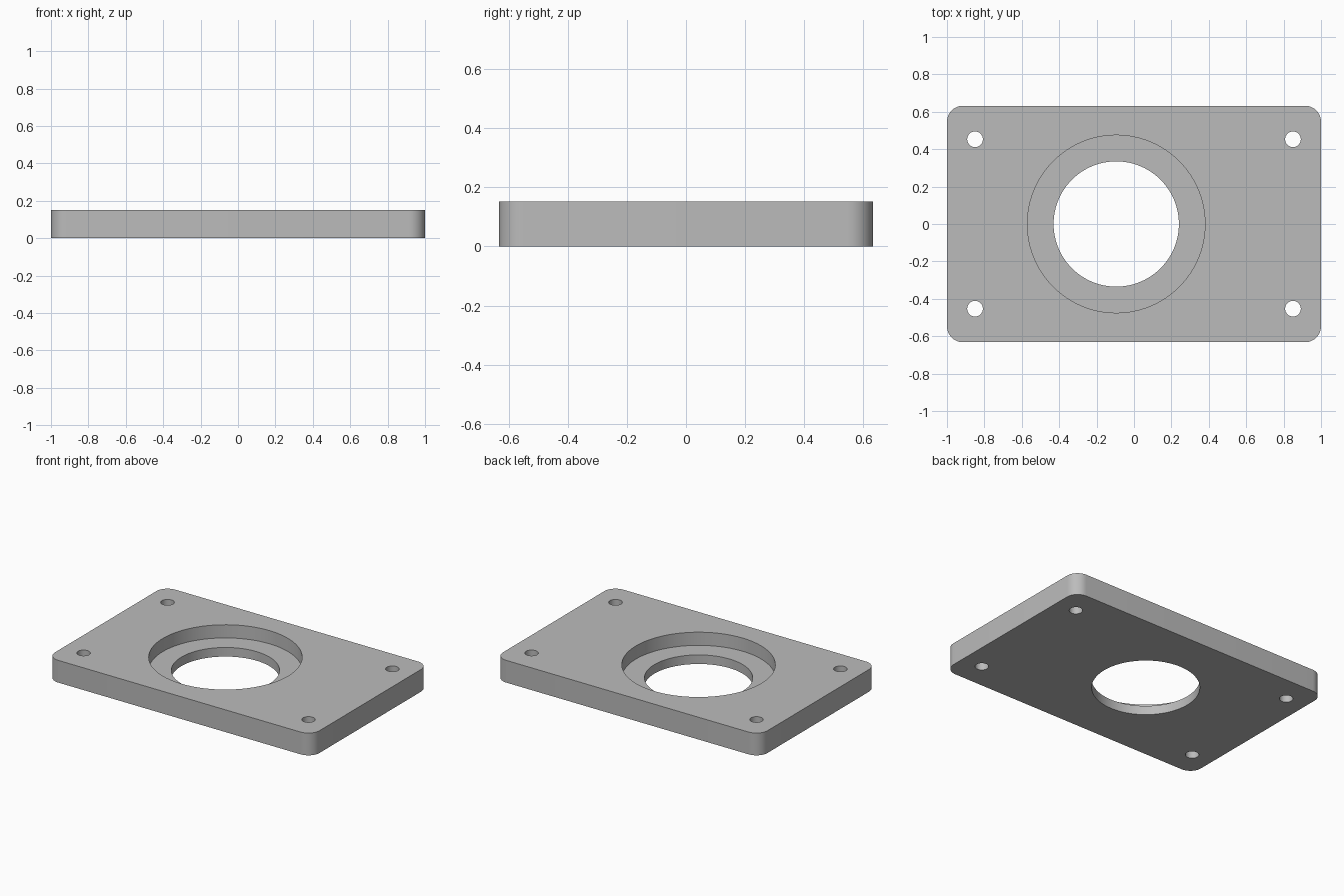
import bpy
import bmesh
import math

default = bpy.data.objects.get("Cube")
if default:
    bpy.data.objects.remove(default, do_unlink=True)

LENGTH, WIDTH, HEIGHT = 2.0, 1.264, 0.152
CORNER = 0.085
BORE_X = -0.095
LEDGE_Z = 0.062

grey = bpy.data.materials.new("plain grey")
grey.use_nodes = True
grey.diffuse_color = (0.5, 0.5, 0.5, 1)
grey.node_tree.nodes["Principled BSDF"].inputs["Base Color"].default_value = (0.5, 0.5, 0.5, 1)


def add_object(name, bm):
    mesh = bpy.data.meshes.new(name)
    bm.to_mesh(mesh)
    bm.free()
    mesh.materials.append(grey)
    obj = bpy.data.objects.new(name, mesh)
    bpy.context.collection.objects.link(obj)
    return obj


def cut_hole(target, name, x, y, radius, bottom, sides):
    """Subtract an upright cylinder running from bottom to above the plate."""
    top = HEIGHT + 0.1
    bm = bmesh.new()
    bmesh.ops.create_cone(bm, cap_ends=True, segments=sides, radius1=radius,
                          radius2=radius, depth=top - bottom)
    bmesh.ops.translate(bm, verts=bm.verts, vec=(x, y, (top + bottom) / 2))
    cutter = add_object(name, bm)
    cutter.hide_render = True
    mod = target.modifiers.new(name, 'BOOLEAN')
    mod.operation = 'DIFFERENCE'
    mod.solver = 'EXACT'
    mod.object = cutter
    return cutter


# Plate with rounded upright edges
bm = bmesh.new()
bmesh.ops.create_cube(bm, size=1)
bmesh.ops.scale(bm, verts=bm.verts, vec=(LENGTH, WIDTH, HEIGHT))
bmesh.ops.translate(bm, verts=bm.verts, vec=(0, 0, HEIGHT / 2))
upright = [e for e in bm.edges if abs(e.verts[0].co.z - e.verts[1].co.z) > 0.01]
bmesh.ops.bevel(bm, geom=upright, offset=CORNER, segments=12, profile=0.5, affect='EDGES')
plate = add_object("mounting_plate", bm)

# Stepped central bore: wide recess above a narrower through hole
cutters = [cut_hole(plate, "recess_cutter", BORE_X, 0, 0.475, LEDGE_Z, 96),
           cut_hole(plate, "bore_cutter", BORE_X, 0, 0.335, -0.1, 96)]

# Screw holes in the four corners
for x in (-0.85, 0.85):
    for y in (-0.453, 0.453):
        cutters.append(cut_hole(plate, "screw_hole_cutter", x, y, 0.042, -0.1, 32))

# Apply the cuts, drop the cutters and smooth the curved walls
bpy.ops.object.select_all(action='DESELECT')
plate.select_set(True)
bpy.context.view_layer.objects.active = plate
for name in [m.name for m in plate.modifiers]:
    bpy.ops.object.modifier_apply(modifier=name)
for cutter in cutters:
    bpy.data.objects.remove(cutter, do_unlink=True)
bpy.ops.object.shade_smooth_by_angle(angle=math.radians(30))
